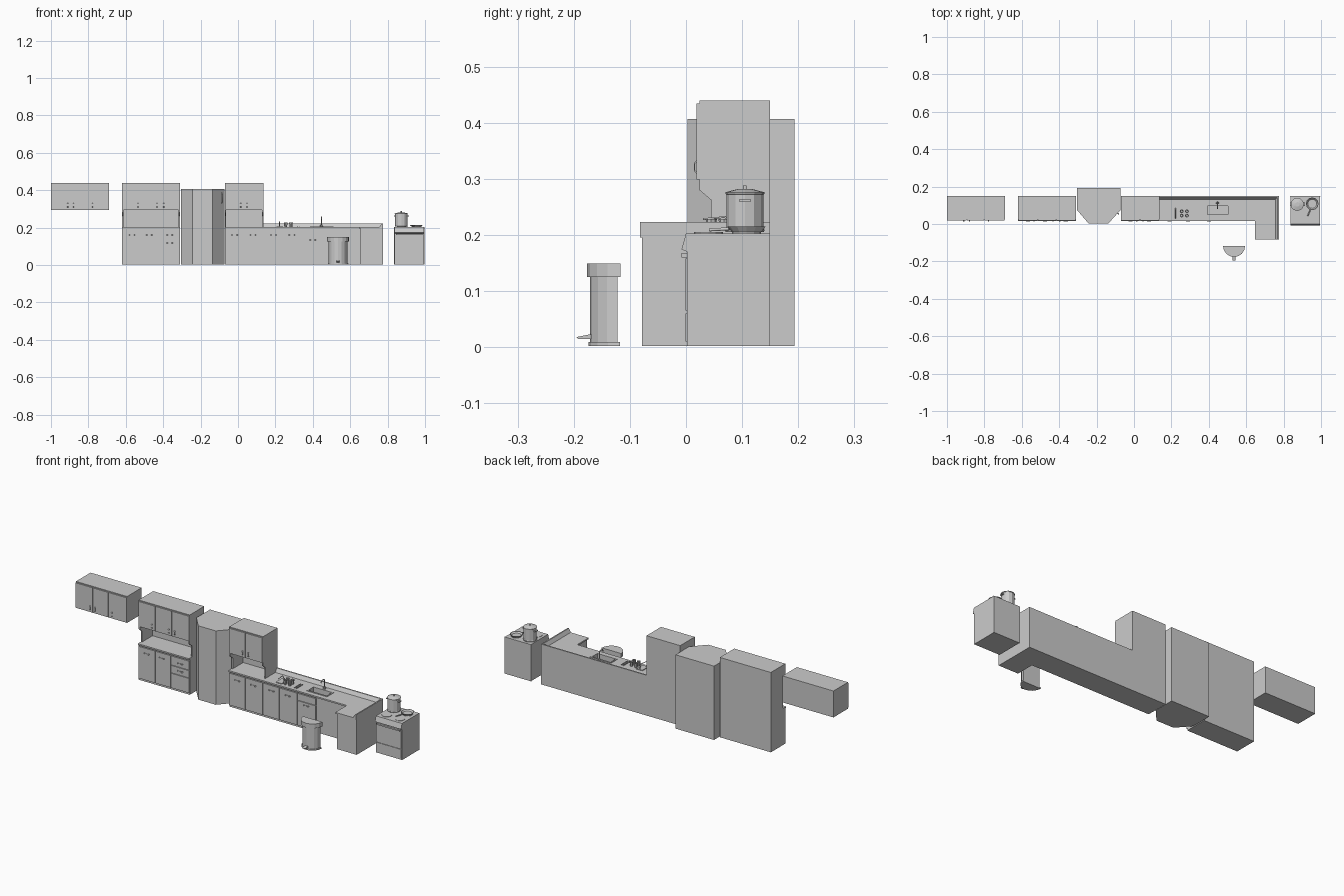
import bpy, bmesh, math
from mathutils import Vector


def mesh(name, bm):
    bmesh.ops.recalc_face_normals(bm, faces=bm.faces)
    me = bpy.data.meshes.new(name)
    bm.to_mesh(me)
    bm.free()
    ob = bpy.data.objects.new(name, me)
    bpy.context.collection.objects.link(ob)
    return ob


def prism(name, pts, axis, lo, hi):
    """Extrude a 2D outline along an axis: x takes (y,z), y takes (x,z), z takes (x,y)."""
    put = {'x': lambda a, b, c: (c, a, b), 'y': lambda a, b, c: (a, c, b), 'z': lambda a, b, c: (a, b, c)}[axis]
    bm = bmesh.new()
    f = bm.faces.new([bm.verts.new(put(a, b, lo)) for a, b in pts])
    r = bmesh.ops.extrude_face_region(bm, geom=[f])
    d = Vector(put(0, 0, hi - lo))
    bmesh.ops.translate(bm, vec=d, verts=[v for v in r['geom'] if isinstance(v, bmesh.types.BMVert)])
    return mesh(name, bm)


def box(name, x0, x1, y0, y1, z0, z1):
    return prism(name, [(x0, y0), (x1, y0), (x1, y1), (x0, y1)], 'z', z0, z1)


def lathe(name, cx, cy, profile, n=12):
    """Spin an (r,z) profile around a vertical axis."""
    bm = bmesh.new()
    rings = [[bm.verts.new((cx + r * math.cos(2 * math.pi * i / n), cy + r * math.sin(2 * math.pi * i / n), z))
              for i in range(n)] for r, z in profile]
    for a, b in zip(rings, rings[1:]):
        for i in range(n):
            bm.faces.new((a[i], a[(i + 1) % n], b[(i + 1) % n], b[i]))
    bm.faces.new(rings[0])
    bm.faces.new(rings[-1])
    return mesh(name, bm)


def tube(name, pts, r):
    cu = bpy.data.curves.new(name, 'CURVE')
    cu.dimensions = '3D'
    cu.bevel_depth = r
    cu.bevel_resolution = 1
    cu.use_fill_caps = True
    sp = cu.splines.new('POLY')
    sp.points.add(len(pts) - 1)
    for p, co in zip(sp.points, pts):
        p.co = (*co, 1)
    ob = bpy.data.objects.new(name, cu)
    bpy.context.collection.objects.link(ob)


def handle(x, z, upright, y=0.019, half=0.012):
    """Bowed pull, standing off the door face."""
    arc = [(-1, 0), (-0.6, -0.005), (0.6, -0.005), (1, 0), (0.7, 0), (0.5, -0.003), (-0.5, -0.003), (-0.7, 0)]
    if upright:
        prism('cabinet_handle', [(y + d, z + t * half) for t, d in arc], 'x', x - 0.003, x + 0.003)
    else:
        prism('drawer_handle', [(x + t * half * 1.4, y + d) for t, d in arc], 'z', z - 0.003, z + 0.003)


def door(x0, x1, z0, z1, y=0.019):
    g = 0.0015
    box('door_panel', x0 + g, x1 - g, y, 0.025, z0 + g, z1 - g)


def wall_cabinet(x0, x1, splits, pulls):
    box('wall_cabinet', x0, x1, 0.024, 0.15, 0.295, 0.44)
    xs = [x0, *splits, x1]
    for a, b in zip(xs, xs[1:]):
        door(a, b, 0.297, 0.436)
    for x in pulls:
        handle(x, 0.321, True)


def niche(x0, x1):
    """Open shelf bay between counter and wall cabinet."""
    box('niche_back', x0, x1, 0.135, 0.15, 0.2, 0.296)
    side = [(0.024, 0.296), (0.024, 0.28), (0.045, 0.262), (0.045, 0.2), (0.15, 0.2), (0.15, 0.296)]
    prism('niche_side', side, 'x', x0, x0 + 0.007)
    prism('niche_side', side, 'x', x1 - 0.007, x1)


# Wall cabinets
wall_cabinet(-1.0, -0.69, [-0.895, -0.8], [-0.91, -0.88, -0.778])
wall_cabinet(-0.62, -0.31, [-0.515, -0.415], [-0.535, -0.433, -0.397])
wall_cabinet(-0.07, 0.135, [0.032], [0.015, 0.049])
niche(-0.62, -0.31)
niche(-0.07, 0.135)

# Left base unit: two doors and a drawer stack
box('left_base', -0.62, -0.31, 0.025, 0.15, 0.002, 0.196)
box('left_counter', -0.62, -0.31, 0.017, 0.15, 0.195, 0.203)
for a, b in ((-0.62, -0.517), (-0.517, -0.42)):
    door(a, b, 0.012, 0.19)
for a, b in ((0.012, 0.095), (0.095, 0.138), (0.138, 0.19)):
    door(-0.42, -0.31, a, b)
for x, z in ((-0.567, 0.16), (-0.475, 0.16), (-0.365, 0.16), (-0.365, 0.118)):
    handle(x, z, False)

# Tall corner pantry with faceted front
prism('pantry', [(-0.305, 0.193), (-0.305, 0.075), (-0.243, 0.003), (-0.137, 0.003), (-0.072, 0.075),
                 (-0.072, 0.193)], 'z', 0.002, 0.407)
tube('pantry_handle', [(-0.088, 0.06, 0.33), (-0.083, 0.052, 0.34), (-0.083, 0.052, 0.375), (-0.088, 0.06, 0.385)], 0.003)

# Main L-shaped base and counter, with sink opening
cut = box('sink_cutter', 0.392, 0.503, 0.05, 0.095, 0.165, 0.25)
cut.hide_render = True
cut.hide_viewport = True
base = prism('main_base', [(-0.07, 0.025), (0.655, 0.025), (0.655, -0.078), (0.775, -0.078), (0.775, 0.15),
                           (-0.07, 0.15)], 'z', 0.002, 0.195)
top = prism('main_counter', [(-0.07, 0.017), (0.648, 0.017), (0.648, -0.082), (0.775, -0.082), (0.775, 0.15),
                             (-0.07, 0.15)], 'z', 0.195, 0.203)
for ob in (base, top):
    m = ob.modifiers.new('sink_hole', 'BOOLEAN')
    m.object = cut
    m.operation = 'DIFFERENCE'
    m.solver = 'EXACT'
prism('rear_splashback', [(0.13, 0.2), (0.15, 0.2), (0.15, 0.223), (0.143, 0.223)], 'x', 0.135, 0.775)
prism('side_splashback', [(0.755, 0.2), (0.775, 0.2), (0.775, 0.223), (0.768, 0.223)], 'y', -0.082, 0.15)
xs = [-0.07, 0.03, 0.137, 0.238, 0.345, 0.46]
for a, b in zip(xs, xs[1:]):
    if a < 0.34:
        door(a, b, 0.012, 0.19)
    else:
        door(a, b, 0.012, 0.15)
        door(a, b, 0.15, 0.19)
for x in (-0.018, 0.08, 0.19, 0.288):
    handle(x, 0.16, False)
handle(0.4, 0.134, False)

# Sink rim and tap
for x0, x1, y0, y1 in ((0.385, 0.51, 0.043, 0.05), (0.385, 0.51, 0.095, 0.102),
                       (0.385, 0.392, 0.05, 0.095), (0.503, 0.51, 0.05, 0.095)):
    box('sink_rim', x0, x1, y0, y1, 0.202, 0.206)
lathe('tap_base', 0.446, 0.112, [(0.008, 0.202), (0.006, 0.215)], 8)
tube('tap_spout', [(0.446, 0.112, 0.21), (0.446, 0.112, 0.252), (0.446, 0.105, 0.258),
                   (0.446, 0.088, 0.257), (0.446, 0.082, 0.246)], 0.003)

# Crockery and utensils beside the sink
box('chopping_board', 0.205, 0.24, 0.035, 0.085, 0.202, 0.207)
tube('ladle', [(0.222, 0.03, 0.228), (0.222, 0.07, 0.232), (0.222, 0.085, 0.208)], 0.002)
for x in (0.255, 0.283):
    for y in (0.045, 0.068):
        lathe('cup', x, y, [(0.007, 0.202), (0.01, 0.228), (0.008, 0.228), (0.006, 0.206)], 8)
for x in (0.318, 0.33):
    box('knife', x - 0.002, x + 0.002, 0.035, 0.09, 0.203, 0.207)

# Cooker with sloped control panel
prism('cooker_body', [(0.002, 0.002), (0.147, 0.002), (0.147, 0.203), (0.0, 0.203), (-0.008, 0.174),
                      (0.002, 0.17)], 'x', 0.837, 0.995)
box('cooker_back', 0.835, 0.997, 0.147, 0.15, 0.002, 0.203)
box('oven_door', 0.842, 0.99, -0.001, 0.003, 0.065, 0.158)
box('oven_drawer', 0.842, 0.99, -0.001, 0.003, 0.01, 0.06)
box('oven_handle', 0.845, 0.987, -0.008, 0.002, 0.16, 0.168)
for x in (0.875, 0.955):
    for y in (0.04, 0.108):
        lathe('hob_ring', x, y, [(0.026, 0.202), (0.026, 0.205)], 12)

# Stock pot with lid
lathe('stock_pot', 0.873, 0.105, [(0.034, 0.205), (0.035, 0.209), (0.033, 0.212), (0.033, 0.272), (0.035, 0.273),
                                  (0.035, 0.276), (0.012, 0.282), (0.003, 0.282), (0.003, 0.288)], 12)
for s in (-1, 1):
    box('pot_handle', 0.873 + s * 0.035 - 0.005, 0.873 + s * 0.035 + 0.005, 0.095, 0.115, 0.259, 0.264)

# Frying pan
lathe('frying_pan', 0.953, 0.108, [(0.026, 0.205), (0.034, 0.215), (0.031, 0.215), (0.024, 0.208)], 12)
tube('pan_handle', [(0.943, 0.077, 0.211), (0.928, 0.042, 0.209)], 0.003)


# Half-round pedal bin
def half_round(name, rx, y0, y1, z0, z1):
    pts = [(0.535 - rx * math.cos(math.pi * i / 8), y1 - (y1 - y0) * math.sin(math.pi * i / 8)) for i in range(9)]
    prism(name, pts, 'z', z0, z1)


half_round('bin_foot', 0.055, -0.174, -0.118, 0.002, 0.009)
half_round('bin_body', 0.05, -0.171, -0.122, 0.009, 0.126)
half_round('bin_lid', 0.059, -0.176, -0.117, 0.125, 0.149)
prism('bin_pedal', [(-0.165, 0.014), (-0.193, 0.015), (-0.195, 0.018), (-0.18, 0.021), (-0.165, 0.024)], 'x', 0.527, 0.543)
